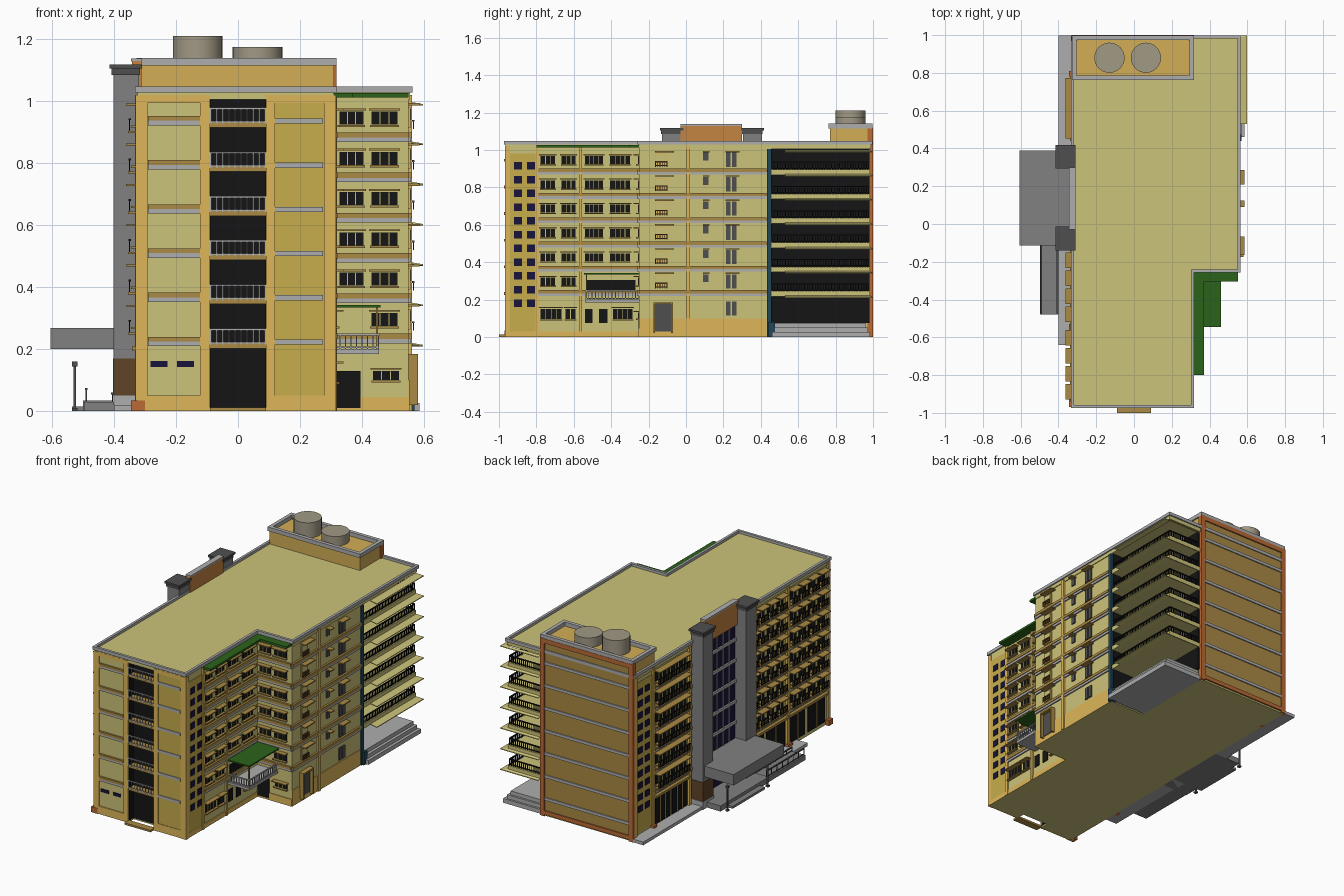
import bpy, bmesh, math

if "Cube" in bpy.data.objects:
    bpy.data.objects.remove(bpy.data.objects["Cube"])

def mat(name, h):
    m = bpy.data.materials.new(name)
    m.diffuse_color = [(int(h[i:i + 2], 16) / 255) ** 2.2 for i in (0, 2, 4)] + [1]
    m.use_nodes = True
    m.node_tree.nodes["Principled BSDF"].inputs["Base Color"].default_value = m.diffuse_color
    return m

M = {n: mat(n, h) for n, h in dict(
    pale="CBC279", mustard="C6AB4C", amber="DDB55A", brown="A98845", orange="B96A38", grey="ACACAC",
    tower="808080", cap="505050", black="1B1B1B", navy="1E1A3C", green="2F6420", teal="264858",
    tank="A09884", pent="D2AC57", umber="60452C", sign="C48444").items()}

def obj(name, bm, m):
    bmesh.ops.recalc_face_normals(bm, faces=bm.faces)
    me = bpy.data.meshes.new(name)
    bm.to_mesh(me)
    bm.free()
    me.materials.append(M[m])
    o = bpy.data.objects.new(name, me)
    bpy.context.collection.objects.link(o)
    return o

def boxes(name, m, items):
    """One object made of axis-aligned boxes (x0,x1,y0,y1,z0,z1)."""
    bm = bmesh.new()
    for x0, x1, y0, y1, z0, z1 in items:
        vs = bmesh.ops.create_cube(bm, size=1)["verts"]
        for v in vs:
            v.co = ((x0 + x1) / 2 + v.co.x * (x1 - x0), (y0 + y1) / 2 + v.co.y * (y1 - y0),
                    (z0 + z1) / 2 + v.co.z * (z1 - z0))
    return obj(name, bm, m)

def prism(name, m, pts, z0, z1):
    bm = bmesh.new()
    f = bm.faces.new([bm.verts.new((x, y, z0)) for x, y in pts])
    r = bmesh.ops.extrude_face_region(bm, geom=[f])
    for v in r["geom"]:
        if isinstance(v, bmesh.types.BMVert):
            v.co.z = z1
    return obj(name, bm, m)

# Facades: (axis of normal, plane position, outward sign)
EAST, WING, WEST = ("x", .31, 1), ("x", .55, 1), ("x", -.32, -1)
SOUTH, WINGS, NORTH = ("y", -.96, -1), ("y", -.25, -1), ("y", .99, 1)

def fb(face, a0, a1, z0, z1, d, start=-.005):
    """Box lying on a facade, d deep outward."""
    ax, p, s = face
    lo, hi = sorted((p + s * start, p + s * d))
    return (lo, hi, a0, a1, z0, z1) if ax == "x" else (a0, a1, lo, hi, z0, z1)

def railing(face, a0, a1, z, h, d, n):
    r = [fb(face, a0, a1, z + h - .006, z + h, d + .004, d - .004), fb(face, a0, a1, z + .004, z + .009, d + .002, d - .002)]
    for i in range(n + 1):
        a = a0 + (a1 - a0) * i / n
        r.append(fb(face, a - .002, a + .002, z, z + h, d + .002, d - .002))
    return r

FL = [.895 - .13 * i for i in range(6)]       # floor bands
FRONT = [.215 + .1425 * i for i in range(6)]  # front stair floors

# Main mass with front balcony notch, roof slab and parapet
prism("main_block", "pale", [(-.32, -.96), (-.09, -.96), (-.09, -.91), (.09, -.91), (.09, -.96), (.31, -.96),
      (.31, -.25), (.55, -.25), (.55, .45), (.31, .45), (.31, .99), (-.32, .99)], 0, 1.02)
outline = [(-.325, -.965), (.31, -.965), (.31, -.25), (.555, -.25), (.555, .99), (-.325, .99)]
prism("roof_slab", "pale", outline, 1.005, 1.032)
walls = []
for (xa, ya), (xb, yb) in zip(outline, outline[1:] + outline[:1]):
    walls.append((min(xa, xb) - .008, max(xa, xb) + .008, min(ya, yb) - .008, max(ya, yb) + .008, 1.028, 1.048))
boxes("roof_parapet", "grey", walls)

# Rooftop room and water tanks
boxes("roof_room", "pent", [(-.32, .31, .77, .99, 1.02, 1.115)])
boxes("roof_room_rim", "grey", [(-.328, .318, .762, .785, 1.115, 1.14), (-.328, .318, .975, .998, 1.115, 1.14),
      (-.328, -.305, .785, .975, 1.115, 1.14), (.295, .318, .785, .975, 1.115, 1.14)])
for nm, x, top in (("tall_tank", -.13, 1.21), ("short_tank", .063, 1.175)):
    bpy.ops.mesh.primitive_cylinder_add(vertices=32, radius=.08, depth=top - 1.1, location=(x, .88, (top + 1.1) / 2))
    o = bpy.context.object
    o.name = nm
    o.data.materials.append(M["tank"])
    bpy.ops.object.shade_smooth_by_angle()

# Front facade: pilasters, panels, balcony stack
boxes("front_pilasters", "amber", [fb(SOUTH, a, b, 0, 1.02, .008) for a, b in
      ((-.325, -.292), (-.122, -.09), (.09, .12), (.277, .315))]
      + [fb(SOUTH, a, b, z0, z1, .006) for a, b in ((-.3, -.12), (.12, .28)) for z0, z1 in ((0, .05), (.995, 1.02))])
boxes("front_right_panel", "mustard", [fb(SOUTH, .12, .28, .035, .997, .003)])
boxes("front_bands_grey", "grey", [fb(SOUTH, .12, .275, z, z + .017, .008) for z in FRONT]
      + [fb(SOUTH, -.29, -.122, z - .005, z + .01, .008) for z in FRONT])
boxes("front_bands_brown", "brown", [fb(SOUTH, -.29, -.122, z + .01, z + .025, .012) for z in FRONT]
      + [(-.09, .09, -1, -.955, 0, .012)])
boxes("front_small_windows", "navy", [fb(SOUTH, a, a + .055, .142, .162, .004) for a in (-.283, -.197)])
boxes("front_bay_glass", "black", [(-.09, .09, -.915, -.905, .01, 1.02), (-.09, -.087, -.955, -.905, .01, 1.02),
      (.087, .09, -.955, -.905, .01, 1.02)])
boxes("front_balcony_floors", "brown", [(-.09, .09, -.962, -.905, z - .012, z + .004) for z in FRONT])
boxes("front_balcony_rails", "grey", [b for z in FRONT for b in railing(SOUTH, -.088, .088, z, .052, .003, 9)])

# Rear end wall: frame, panel, bands
boxes("rear_panel", "brown", [fb(NORTH, -.31, .3, .02, 1.12, .002)])
boxes("rear_frame", "orange", [fb(NORTH, -.33, -.3, 0, 1.12, .01, -.02), fb(NORTH, .288, .318, 0, 1.12, .01, -.02),
      fb(NORTH, -.3, .288, 1.09, 1.118, .01), fb(NORTH, -.3, .288, .01, .035, .01)])
boxes("rear_bands", "grey", [fb(NORTH, -.3, .288, .1 + .1425 * i, .118 + .1425 * i, .009) for i in range(7)])

# Floor bands around the sides
runs = [(EAST, -.79, -.26), (WING, -.25, .43), (WINGS, .31, .55), (WEST, -.95, -.13), (WEST, .41, .78)]
boxes("floor_bands_brown", "brown", [fb(f, a, b, z - .012, z + .005, .012) for f, a, b in runs for z in FL])
boxes("floor_bands_grey", "grey", [fb(f, a, b, z - .026, z - .012, .008) for f, a, b in runs for z in FL])

# Slot-window columns at building corners
slots = [(EAST, -.945, -.8), (WEST, .8, .955)]
boxes("slot_panels", "mustard", [fb(f, a, b, .03, .98, .003) for f, a, b in slots])
boxes("slot_windows", "navy", [fb(f, a + o, a + o + .042, .16 + .0735 * i, .2 + .0735 * i, .006)
      for f, a, b in slots for o in (.025, .095) for i in range(11)])
boxes("side_pilasters", "amber", [fb(EAST, -.965, -.94, 0, 1.02, .006), fb(EAST, -.805, -.785, 0, 1.02, .008),
      fb(EAST, -.572, -.555, 0, 1.02, .01), fb(WING, 0, .022, 0, 1.02, .012), fb(WING, -.25, .43, 0, .1, .004),
      fb(WINGS, .31, .55, 0, .045, .004), fb(EAST, -.96, -.25, 0, .03, .004), fb(WEST, -.965, -.94, 0, 1.02, .01),
      fb(WEST, -.56, -.535, 0, 1.02, .012), fb(WEST, .42, .44, 0, 1.02, .012), fb(WEST, .78, .8, 0, 1.02, .01),
      fb(WEST, .955, .985, 0, 1.02, .01)])

# Strip windows with hoods, sills and mullions
glass, trim, bars, guards = [], [], [], []

def window(f, a, b, z, h=.042, hood=.03):
    glass.append(fb(f, a, b, z, z + h, .004))
    trim.append(fb(f, a - .008, b + .008, z + h + .004, z + h + .01, hood))
    trim.append(fb(f, a - .004, b + .004, z - .008, z - .001, hood * .6))
    n = max(2, round((b - a) / .027))
    for i in range(1, n):
        c = a + (b - a) * i / n
        bars.append(fb(f, c - .0015, c + .0015, z, z + h, .007))

for z in FL:
    for a, b in ((-.777, -.7), (-.665, -.59), (-.54, -.445), (-.405, -.3)):
        if not (z < .3 and a > -.55):
            window(EAST, a, b, z + .03)
    for a, b in ((.328, .405), (.43, .515)):
        if not (z < .3 and a < .4):
            window(WINGS, a, b, z + .03)
for a, b in ((-.777, -.665), (-.645, -.59), (-.39, -.285)):
    window(EAST, a, b, .095, .055)
window(WINGS, .435, .52, .1, .03)
west_cols = [-.92, -.825, -.73, -.635, -.51, -.415, -.32, -.225, .46, .54, .62, .7]
for z in FL:
    for a in west_cols:
        window(WEST, a, a + .066, z + .028, .06, .042)
        guards += railing(WEST, a - .002, a + .068, z + .008, .042, .03, 5)
        trim.append(fb(WEST, a - .006, a + .072, z + .002, z + .009, .035))
boxes("window_glass", "black", glass)
boxes("window_hoods_and_sills", "brown", trim)
boxes("window_mullions", "pale", bars)
boxes("west_window_guards", "black", guards)

# Wing side: small balcony window, slit and lattice on every floor
boxes("wing_balcony_windows", "amber", [fb(WING, -.165, -.1, z + .018, z + .085, .006) for z in FL])
boxes("wing_balcony_panes", "pale", [fb(WING, -.16, -.105, z + .045, z + .08, .009) for z in FL])
boxes("wing_rails", "umber", [b for z in FL for b in railing(WING, -.163, -.102, z + .015, .03, .016, 5)])
boxes("wing_hoods", "brown", [fb(WING, a, b, z + .092, z + .099, .036) for z in FL
      for a, b in ((-.165, -.065), (.09, .125), (.21, .285))])
boxes("wing_slits", "cap", [fb(WING, .09, .12, z + .048, z + .09, .008) for z in FL]
      + [fb(WING, a, a + .026, z + .014, z + .09, .008) for z in FL + [.1] for a in (.213, .245)])
boxes("wing_door", "cap", [fb(WING, -.165, -.08, .03, .175, .008)])
boxes("wing_door_frame", "brown", [fb(WING, -.175, -.165, .02, .185, .03), fb(WING, -.08, -.07, .02, .185, .03),
      fb(WING, -.175, -.07, .175, .185, .03)])

# Courtyard doors, balcony and green canopies
boxes("courtyard_doors", "black", [fb(WINGS, .315, .395, .01, .13, .005), fb(EAST, -.54, -.5, .075, .15, .005),
      fb(EAST, -.465, -.42, .075, .15, .005), (.312, .318, -.53, -.27, .225, .305)])
boxes("courtyard_balcony_floor", "grey", [(.31, .455, -.54, -.25, .185, .2)])
boxes("courtyard_balcony_rail", "grey", railing(EAST, -.538, -.252, .2, .05, .143, 16)
      + railing(WINGS, .312, .453, .2, .05, .286, 8))
boxes("courtyard_balcony_post", "brown", [(.445, .452, -.535, -.528, .2, .335)])
boxes("green_canopies", "green", [(.31, .46, -.545, -.25, .335, .343), (.31, .37, -.8, -.25, 1.012, 1.026),
      (.31, .55, -.305, -.25, 1.012, 1.026)])

# Open gallery corner: dark walls, floors, awnings, rails, teal pier, steps
boxes("gallery_back_wall", "black", [(.305, .33, .45, .98, .075, 1.005), (.31, .545, .445, .46, .075, 1.005)])
boxes("gallery_floors", "pale", [(.31, .552, .45, .985, z - .028, z) for z in FL])
bm = bmesh.new()
for z in FL + [1.022]:
    for prof in ([(.55, .53), (.55, .985), (.597, .997), (.597, .53)], [(.55, .985), (.33, .985), (.33, .997), (.597, .997)]):
        lo, hi = [[bm.verts.new((x, y, z - .028 + dz - (.008 if x > .59 or y > .99 else 0))) for x, y in prof] for dz in (0, .005)]
        bm.faces.new(lo)
        bm.faces.new(hi)
        for i in range(4):
            bm.faces.new((lo[i], lo[i - 1], hi[i - 1], hi[i]))
obj("gallery_awnings", bm, "pale")
boxes("gallery_rails", "black", [b for z in FL for b in railing(WING, .46, .98, z, .042, -.006, 36)
      + railing(NORTH, .32, .545, z, .042, -.012, 16)])
boxes("gallery_pier", "teal", [(.535, .56, .432, .456, 0, 1.005)])
boxes("gallery_pier_base", "teal", [(.53, .57, .44, .475, 0, .08)])
boxes("gallery_steps", "grey", [(.31, .55 + .018 * i, .46, .96 + .012 * i, 0, .075 - .024 * i) for i in range(3)])

# West entrance: towers, glass wall, sign panel, canopy
tw = [(-.128, -.025), (.305, .405)]
boxes("tower_shafts", "tower", [(-.402, -.32, a, b, .165, 1.1) for a, b in tw])
boxes("tower_bases", "umber", [(-.404, -.32, a - .003, b + .003, .05, .17) for a, b in tw])
boxes("tower_plinths", "grey", [(-.406, -.32, a - .006, b + .006, 0, .05) for a, b in tw])
boxes("tower_caps", "cap", [(-.415, -.31, a - .012, b + .012, 1.105, 1.118) for a, b in tw]
      + [(-.408, -.317, a - .005, b + .005, 1.085, 1.105) for a, b in tw])
boxes("entrance_glass", "navy", [fb(WEST, -.02, .3, .03, .99, .008)])
boxes("entrance_fins", "grey", [fb(WEST, -.02, .3, z - .012, z + .006, .018) for z in FL]
      + [fb(WEST, a, a + .006, .27, .99, .014) for a in (.04, .1, .16, .22, .27)])
boxes("sign_panel", "sign", [(-.342, -.312, -.03, .3, .985, 1.13)])
boxes("sign_panel_rim", "grey", [(-.345, -.309, -.03, .3, 1.128, 1.138)])
boxes("entrance_canopy", "tower", [(-.605, -.32, -.113, .39, .2, .268)])

# Entrance deck, ramp, rails, lamp posts, plinth
boxes("entrance_deck", "tower", [(-.5, -.32, -.11, .37, 0, .035), (-.535, -.5, -.02, .3, 0, .015), (-.497, -.4, -.48, -.11, 0, .03)])
boxes("side_plinth", "grey", [(-.4, -.32, -.64, .997, 0, .02)])
W2 = ("x", -.49, -1)
boxes("ramp_rails", "cap", railing(W2, -.475, -.1, .03, .045, 0, 7) + railing(W2, -.475, -.1, .03, .03, -.085, 7))
boxes("lamp_posts", "cap", [b for y in (-.06, .34) for b in
      ((-.531, -.523, y - .004, y + .004, 0, .15), (-.536, -.518, y - .009, y + .009, .145, .16), (-.536, -.518, y - .009, y + .009, 0, .01))])
boxes("corner_blocks", "orange", [(-.345, -.3, -.97, -.93, 0, .035), (-.345, -.31, -.57, -.53, 0, .035), (-.345, -.31, .78, .81, 0, .035)])

# Ground-floor openings on the west side
boxes("west_ground_glass", "black", [fb(WEST, a, b, .025, .19, .006) for a, b in
      ((-.92, -.75), (-.72, -.57), (-.52, -.34), (-.31, -.14), (.45, .6), (.62, .77))])
boxes("west_ground_bars", "amber", [fb(WEST, a, a + .006, .025, .19, .01) for a in (-.84, -.65, -.43, -.23, .5, .55, .67, .72)])
boxes("west_ground_lintel", "brown", [fb(WEST, -.94, -.13, .195, .21, .02), fb(WEST, .44, .78, .195, .21, .02)])
